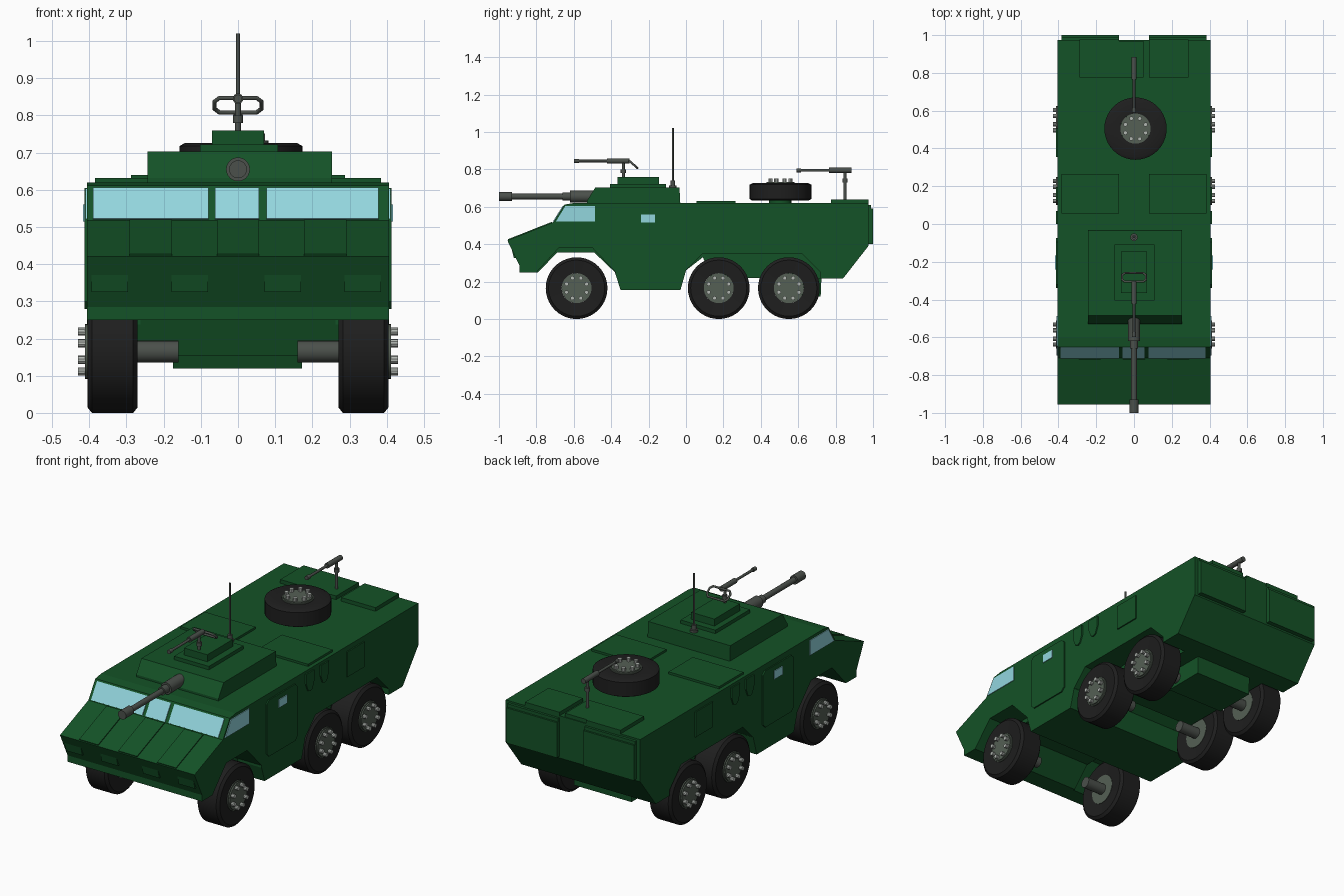
import bpy, bmesh, math
from mathutils import Matrix, Vector

if "Cube" in bpy.data.objects:
    bpy.data.objects.remove(bpy.data.objects["Cube"])


def material(name, r, g, b):
    m = bpy.data.materials.new(name)
    m.diffuse_color = (r, g, b, 1)
    m.use_nodes = True
    m.node_tree.nodes["Principled BSDF"].inputs["Base Color"].default_value = m.diffuse_color
    return m


GREEN = material("green_paint", 0.007, 0.085, 0.02)
GLASS = material("glass", 0.29, 0.67, 0.73)
RUBBER = material("rubber", 0.013, 0.013, 0.013)
METAL = material("gun_metal", 0.07, 0.08, 0.07)
HUB = material("hub_metal", 0.09, 0.115, 0.09)
BOLT = material("bolt_metal", 0.45, 0.48, 0.45)


def finish(name, bm, mat, smooth=False):
    bmesh.ops.recalc_face_normals(bm, faces=bm.faces)
    me = bpy.data.meshes.new(name)
    bm.to_mesh(me)
    bm.free()
    ob = bpy.data.objects.new(name, me)
    bpy.context.collection.objects.link(ob)
    me.materials.append(mat)
    if smooth:
        bpy.ops.object.select_all(action='DESELECT')
        ob.select_set(True)
        bpy.context.view_layer.objects.active = ob
        bpy.ops.object.shade_smooth_by_angle(angle=math.radians(35))
    return ob


def prism(name, pts, x0, x1, mat=GREEN):
    """(y, z) outline extruded from x0 to x1."""
    bm = bmesh.new()
    f = bm.faces.new([bm.verts.new((x0, y, z)) for y, z in pts])
    ext = bmesh.ops.extrude_face_region(bm, geom=[f])
    vs = [v for v in ext['geom'] if isinstance(v, bmesh.types.BMVert)]
    bmesh.ops.translate(bm, verts=vs, vec=(x1 - x0, 0, 0))
    return finish(name, bm, mat)


def box(name, x0, x1, y0, y1, z0, z1, mat=GREEN):
    return prism(name, [(y0, z0), (y1, z0), (y1, z1), (y0, z1)], x0, x1, mat)


def plate(name, a, b, t, x0, x1, mat=GREEN):
    """Thin plate lying on the slope a-b, thickness t outward."""
    a, b = Vector(a), Vector(b)
    d = (b - a).normalized()
    n = Vector((-d.y, d.x)) * t
    return prism(name, [a - n * .5, b - n * .5, b + n, a + n], x0, x1, mat)


def lathe(name, prof, mtx, mat, n=32):
    """(radius, height) profile turned about local z."""
    bm = bmesh.new()
    vs = [bm.verts.new((r, 0, h)) for r, h in prof]
    es = [bm.edges.new(p) for p in zip(vs, vs[1:])]
    bmesh.ops.spin(bm, geom=vs + es, cent=(0, 0, 0), axis=(0, 0, 1),
                   angle=2 * math.pi, steps=n)
    bmesh.ops.remove_doubles(bm, verts=bm.verts, dist=1e-5)
    bmesh.ops.transform(bm, matrix=mtx, verts=bm.verts)
    return finish(name, bm, mat, True)


def stack(name, segs, mtx, mat, n=16):
    """Stepped rod from (radius, h0, h1) segments."""
    prof = [(0, segs[0][1])]
    for r, a, b in segs:
        prof += [(r, a), (r, b)]
    return lathe(name, prof + [(0, segs[-1][2])], mtx, mat, n)


def at(x, y, z):
    return Matrix.Translation((x, y, z))


# Hull with wheel arches
hull = prism("hull", [
    (-.955, .42), (-.71, .517), (-.65, .612), (-.6, .62), (.975, .62), (.975, .39),
    (.84, .217), (.76, .217), (.14, .22), (.09, .33), (0, .26), (-.03, .155), (-.35, .155),
    (-.38, .25), (-.49, .355), (-.69, .355), (-.79, .25), (-.89, .25), (-.89, .285)],
    -.406, .406)
arches = [[(-.80, .1), (-.80, .25), (-.68, .38), (-.5, .38), (-.376, .25), (-.376, .1)],
          [(.002, .1), (.002, .262), (.09, .35), (.62, .35), (.72, .25), (.72, .1)]]
for s in (-1, 1):
    for outline in arches:
        cut = prism("arch_cutter", outline, s * .262, s * .5)
        cut.hide_render = True
        mod = hull.modifiers.new("arch", 'BOOLEAN')
        mod.operation, mod.solver, mod.object = 'DIFFERENCE', 'EXACT', cut
        bpy.context.view_layer.objects.active = hull
        bpy.ops.object.modifier_apply(modifier=mod.name)
        bpy.data.objects.remove(cut)
prism("gearbox", [(.45, .24), (.49, .12), (.72, .12), (.725, .24)], -.175, .172)

# Wheels
TYRE = [(.08, .006), (.15, 0), (.165, .012), (.165, .123), (.15, .135), (.08, .129), (.08, .006)]


def wheel(name, mtx, width=1.0):
    lathe(name + "_tyre", [(r, h * width) for r, h in TYRE], mtx, RUBBER, 40)
    top = .135 * width
    stack(name + "_hub", [(.08, .004, top), (.074, top, top + .007)], mtx, HUB, 32)
    for i in range(8):
        p = Matrix.Rotation(i * math.pi / 4 + .39, 4, 'Z') @ at(.058, 0, top)
        stack(name + "_bolt", [(.011, 0, .025)], mtx @ p, BOLT, 10)


for s, side in ((1, "left"), (-1, "right")):
    turn = Matrix.Rotation(s * math.pi / 2, 4, 'Y')
    for y, pos in ((-.585, "front"), (.175, "middle"), (.55, "rear")):
        wheel(f"{pos}_{side}_wheel", at(s * .27, y, .165) @ turn)
        stack(f"{pos}_{side}_axle", [(.03, 0, .12)], at(s * .16, y, .165) @ turn, METAL)
wheel("spare_wheel", at(.008, .505, .633), .69)
stack("spare_wheel_mount", [(.06, .61, .66)], at(.008, .505, 0), GREEN)

# Glazing
LOW, HIGH = (-.708, .520), (-.655, .604)
for i, (x0, x1) in enumerate(((-.39, -.08), (-.062, .056), (.077, .378))):
    plate("windscreen_pane", LOW, HIGH, .004, x0, x1, GLASS)

# Bonnet panels and nose brackets
for x in (-.235, 0, .235):
    plate("bonnet_panel", (-.95, .422), (-.715, .515), .005, x - .057, x + .057)
for x in (-.345, -.13, .12, .335):
    prism("nose_bracket", [(-.935, .385), (-.92, .325), (-.89, .325), (-.89, .385)],
          x - .049, x + .049)

# Side fittings, both sides
for s in (-1, 1):
    a, b = s * .40, s * .413
    prism("side_window", [(-.695, .522), (-.645, .604), (-.487, .604), (-.487, .522)],
          a, s * .410, GLASS)
    prism("side_door", [(-.34, .3), (-.32, .28), (-.095, .28), (-.075, .3), (-.075, .57),
                        (-.095, .588), (-.32, .588), (-.34, .57)], a, b)
    box("door_window", a, s * .417, -.24, -.167, .515, .56, GLASS)
    box("side_panel", a, b, .355, .505, .455, .592)
    for y in (.035, .16):
        prism("vision_port", [(y - .035, .605), (y - .035, .55), (y - .018, .508), (y, .5),
                              (y + .018, .508), (y + .035, .55), (y + .035, .605)], a, b)
    # Roof and rear hatches
    box("roof_hatch", s * .08, s * .385, .055, .265, .61, .632)
    box("rear_roof_hatch", s * .08, s * .288, .775, .977, .61, .64)
    box("rear_door", s * .08, s * .385, .96, 1.0, .40, .592)
    box("door_lip", s * .08, s * .385, .96, .99, .592, .61)
box("gun_base", -.08, .05, .775, .97, .61, .64)

# Turret
prism("turret", [(-.53, .61), (-.53, .632), (-.485, .703), (-.035, .703), (-.03, .61)], -.243, .253)
box("hatch_plinth", -.102, .108, -.405, -.108, .69, .722)
box("turret_hatch", -.07, .07, -.365, -.145, .71, .76)
stack("antenna", [(.02, .70, .715), (.012, .715, .74), (.005, .74, 1.02)], at(0, -.07, 0), METAL)
FORWARD = Matrix.Rotation(math.pi / 2, 4, 'X')
stack("main_gun", [(.032, .48, .62), (.022, .62, .66), (.015, .66, .93), (.024, .93, 1.0)],
      at(0, 0, .655) @ FORWARD, METAL, 24)


# Machine guns
def machine_gun(name, tail, z, post_y, post_z):
    stack(name, [(.014, 0, .12), (.007, .12, .27), (.011, .27, .295)],
          at(0, tail, z) @ FORWARD, METAL)
    stack(name + "_post", [(.008, post_z, z)], at(0, post_y, 0), METAL)
    stack(name + "_collar", [(.014, z - .065, z - .045)], at(0, post_y, 0), METAL)


machine_gun("turret_machine_gun", -.303, .845, -.335, .75)
machine_gun("rear_machine_gun", .885, .795, .85, .63)

# Handle loop
cu = bpy.data.curves.new("gun_handle", 'CURVE')
cu.dimensions, cu.bevel_depth, cu.bevel_resolution = '3D', .006, 2
sp = cu.splines.new('POLY')
loop = [(-.05, 0), (.05, 0), (.063, .25), (.063, .75), (.05, 1), (-.05, 1), (-.063, .75), (-.063, .25)]
sp.points.add(len(loop) - 1)
for p, (x, t) in zip(sp.points, loop):
    p.co = (x, -.26 - .045 * t, .808 + .039 * t, 1)
sp.use_cyclic_u = True
handle = bpy.data.objects.new("gun_handle", cu)
bpy.context.collection.objects.link(handle)
cu.materials.append(METAL)
bpy.ops.object.select_all(action='DESELECT')
handle.select_set(True)
bpy.context.view_layer.objects.active = handle
bpy.ops.object.convert(target='MESH')
